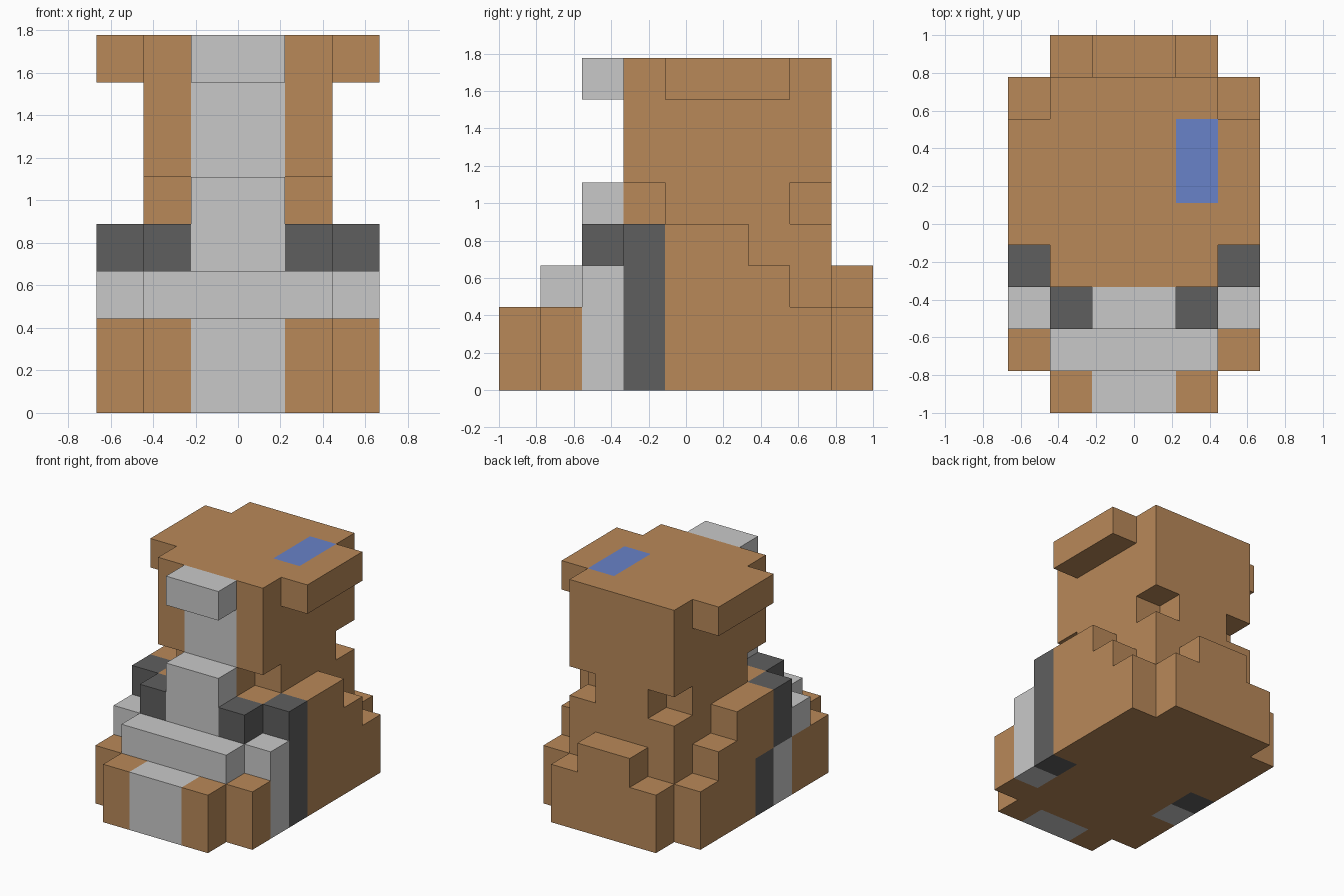
import bpy, bmesh

if "Cube" in bpy.data.objects:
    bpy.data.objects.remove(bpy.data.objects["Cube"])

U = 2 / 9                     # one block of the grid
NX, NY = 6, 9                 # grid width and depth


def linear(h):
    out = []
    for n in (0, 2, 4):
        c = int(h[n:n + 2], 16) / 255
        out.append(c / 12.92 if c <= 0.04045 else ((c + 0.055) / 1.055) ** 2.4)
    return (*out, 1)


COLOURS = {"tan": "B98959", "light_grey": "C9C9C9", "dark_grey": "5F5F5F", "blue": "6882C8"}
NAMES = list(COLOURS)
MATS = []
for name, code in COLOURS.items():
    m = bpy.data.materials.new(name)
    m.diffuse_color = linear(code)
    m.use_nodes = True
    m.node_tree.nodes["Principled BSDF"].inputs["Base Color"].default_value = m.diffuse_color
    MATS.append(m)

cells = {}                    # block -> (part, colour)


def block(part, colour, x, y, z, mirror=False):
    """Fill a box of grid blocks (start, end ranges); later boxes repaint earlier ones."""
    for i in range(*x):
        for j in range(*y):
            for k in range(*z):
                cells[i, j, k] = (part, colour)
                if mirror:
                    cells[NX - 1 - i, j, k] = (part, colour)


# Seated lower body, stepped towards the front and back
block("lower_body", "tan", (0, 6), (1, 8), (0, 2))
block("lower_body", "tan", (1, 5), (0, 1), (0, 2))
block("lower_body", "tan", (1, 5), (1, 8), (2, 3))
block("lower_body", "tan", (1, 5), (2, 8), (3, 4))
# Tail block at the back
block("tail", "tan", (1, 5), (8, 9), (0, 2))
block("tail", "tan", (2, 4), (8, 9), (2, 3))
# Stepped haunches
block("haunches", "tan", (5, 6), (2, 7), (2, 3), True)
block("haunches", "tan", (5, 6), (3, 6), (3, 4), True)
# Light front panel and bib
block("front_panel", "light_grey", (2, 4), (0, 1), (0, 2))
block("front_panel", "light_grey", (1, 5), (1, 2), (2, 3))
block("bib", "light_grey", (2, 4), (2, 3), (3, 5))
# Bands round the sides; the left one steps back near the ground
block("side_bands", "light_grey", (5, 6), (2, 3), (2, 3), True)
block("side_bands", "dark_grey", (5, 6), (3, 4), (2, 4), True)
block("side_bands", "dark_grey", (4, 5), (2, 3), (3, 4), True)
block("side_bands", "light_grey", (5, 6), (2, 3), (0, 2))
block("side_bands", "dark_grey", (5, 6), (3, 4), (0, 2))
block("side_bands", "light_grey", (0, 1), (3, 4), (0, 2))
block("side_bands", "dark_grey", (0, 1), (4, 5), (0, 2))
# Neck with cut-in corners
block("neck", "tan", (1, 5), (4, 7), (4, 5))
block("neck", "tan", (2, 4), (3, 8), (4, 5))
# Head, face stripe, brow, side ears and blue patch on top
block("head", "tan", (1, 5), (3, 8), (5, 8))
block("head", "light_grey", (2, 4), (3, 4), (5, 7))
block("head", "blue", (4, 5), (5, 7), (7, 8))
block("brow", "light_grey", (2, 4), (2, 3), (7, 8))
block("ears", "tan", (5, 6), (4, 7), (7, 8), True)


def build(part):
    """Make one part from its exposed block sides only."""
    bm = bmesh.new()
    for (i, j, k), (p, colour) in cells.items():
        if p != part:
            continue
        for axis in range(3):
            for side in (0, 1):
                step = [0, 0, 0]
                step[axis] = 2 * side - 1
                if (i + step[0], j + step[1], k + step[2]) in cells:
                    continue
                ring = [(0, 0), (1, 0), (1, 1), (0, 1)]
                if not side:
                    ring.reverse()
                verts = []
                for a, b in ring:
                    o = [0, 0, 0]
                    o[axis], o[(axis + 1) % 3], o[(axis + 2) % 3] = side, a, b
                    verts.append(bm.verts.new(((i + o[0] - NX / 2) * U,
                                               (j + o[1] - NY / 2) * U,
                                               (k + o[2]) * U)))
                bm.faces.new(verts).material_index = NAMES.index(colour)
    bmesh.ops.remove_doubles(bm, verts=bm.verts, dist=1e-4)
    mesh = bpy.data.meshes.new(part)
    bm.to_mesh(mesh)
    bm.free()
    for m in MATS:
        mesh.materials.append(m)
    bpy.context.collection.objects.link(bpy.data.objects.new(part, mesh))


for part in dict.fromkeys(p for p, _ in cells.values()):
    build(part)
